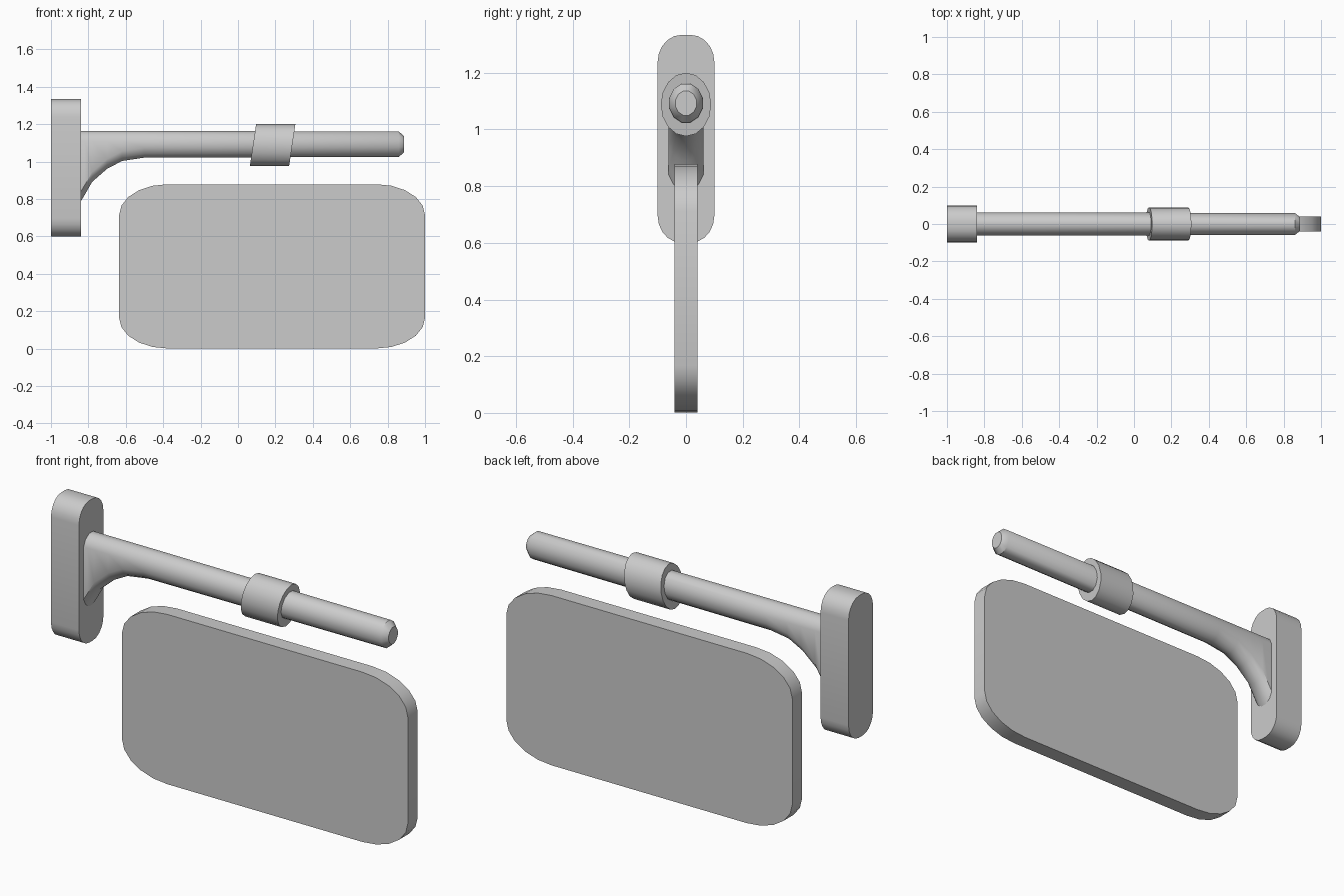
import bpy, bmesh
from math import sin, cos, pi, radians

if "Cube" in bpy.data.objects:
    bpy.data.objects.remove(bpy.data.objects["Cube"])


def loft(name, rings):
    """Skin a list of equal-length point rings and cap both ends."""
    bm = bmesh.new()
    loops = [[bm.verts.new(p) for p in ring] for ring in rings]
    n = len(loops[0])
    for a, b in zip(loops, loops[1:]):
        for i in range(n):
            j = (i + 1) % n
            bm.faces.new((a[i], a[j], b[j], b[i]))
    bm.faces.new(loops[0])
    bm.faces.new(loops[-1])
    bmesh.ops.recalc_face_normals(bm, faces=bm.faces)
    mesh = bpy.data.meshes.new(name)
    bm.to_mesh(mesh)
    bm.free()
    obj = bpy.data.objects.new(name, mesh)
    bpy.context.collection.objects.link(obj)
    bpy.ops.object.select_all(action='DESELECT')
    obj.select_set(True)
    bpy.context.view_layer.objects.active = obj
    bpy.ops.object.shade_smooth_by_angle(angle=radians(40))
    return obj


def rounded_rect(hw, hh, rx, ry, steps=5):
    """Rectangle outline about the origin with elliptical corners."""
    pts = []
    for q, (sx, sy) in enumerate([(1, 1), (-1, 1), (-1, -1), (1, -1)]):
        for k in range(steps + 1):
            a = (q + k / steps) * pi / 2
            pts.append((sx * (hw - rx) + rx * cos(a), sy * (hh - ry) + ry * sin(a)))
    return pts


# Wall plate: upright block with rounded ends
plate = rounded_rect(0.1, 0.367, 0.085, 0.095)
loft("wall_plate", [[(x, y, 0.967 + z) for y, z in plate] for x in (-1.0, -0.84)])

# Hanging sign board
board = rounded_rect(0.818, 0.439, 0.26, 0.165)
loft("sign_board", [[(0.182 + x, y, 0.44 + z) for x, z in board] for y in (-0.04, 0.04)])

# Arm: round bar whose underside sweeps down into a bracket at the wall
AXIS = 1.093


def arm_ring(x, drop=0.0, s=1.0, n=12):
    half = [2 * pi * (k + 0.5) / n for k in range(n)]
    return [(x, 0.064 * s * cos(a),
             AXIS + 0.074 * s * sin(a) - (drop if sin(a) < 0 else 0)) for a in half]


sections = [(-0.85, 0.25, 1), (-0.82, 0.20, 1), (-0.78, 0.13, 1), (-0.70, 0.06, 1),
            (-0.62, 0.018, 1), (-0.50, 0, 1), (0.86, 0, 0.95), (0.888, 0, 0.6)]
loft("arm", [arm_ring(*s) for s in sections])

# Collar: slanted sleeve around the arm
N = 16
ring = [(0.089 * cos(2 * pi * k / N), 0.112 * sin(2 * pi * k / N)) for k in range(N)]
loft("collar", [[(x + 0.15 * z, y, 1.088 + z) for y, z in ring] for x in (0.08, 0.29)])
